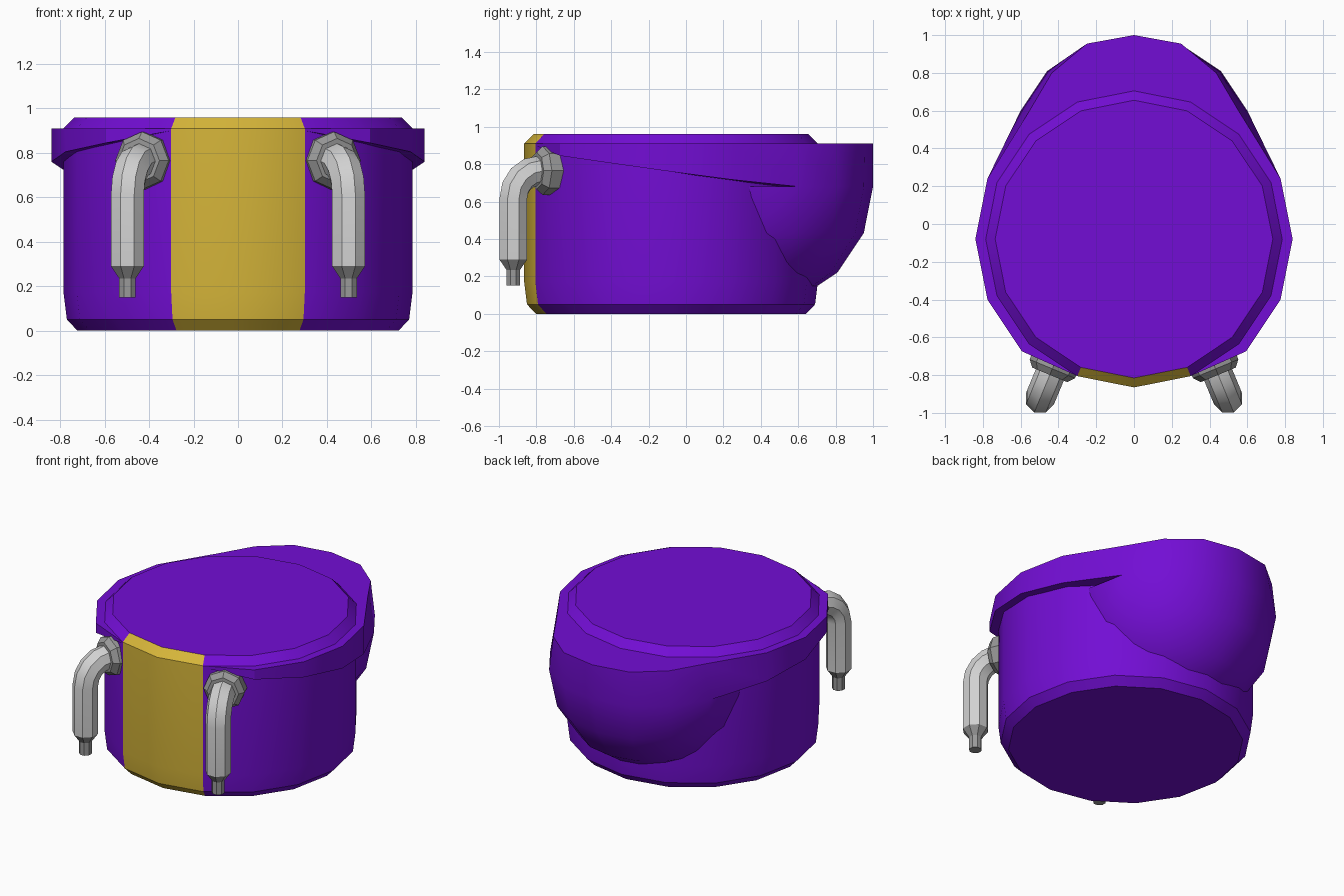
import bpy, bmesh, math
from mathutils import Vector

if "Cube" in bpy.data.objects:
    bpy.data.objects.remove(bpy.data.objects["Cube"])

def mat(name, rgb):
    m = bpy.data.materials.new(name)
    m.diffuse_color = (*rgb, 1)
    m.use_nodes = True
    m.node_tree.nodes["Principled BSDF"].inputs["Base Color"].default_value = m.diffuse_color
    return m

PURPLE = mat("purple", (0.17, 0.0042, 0.66))
YELLOW = mat("mustard_yellow", (0.68, 0.47, 0.042))
LIGHT = mat("light_grey", (0.64, 0.64, 0.64))
DARK = mat("mid_grey", (0.32, 0.32, 0.32))
STEP = math.radians(22.5)
CY = -0.08  # y of the body axis

def finish(name, bm, mats):
    bmesh.ops.remove_doubles(bm, verts=bm.verts, dist=0.0005)
    bmesh.ops.recalc_face_normals(bm, faces=bm.faces)
    me = bpy.data.meshes.new(name)
    bm.to_mesh(me)
    bm.free()
    for m in mats:
        me.materials.append(m)
    ob = bpy.data.objects.new(name, me)
    bpy.context.collection.objects.link(ob)
    bpy.ops.object.select_all(action='DESELECT')
    ob.select_set(True)
    bpy.context.view_layer.objects.active = ob
    bpy.ops.object.shade_smooth_by_angle(angle=math.radians(30))
    return ob

def bridge(bm, a, b, closed=True):
    n = len(a)
    return [bm.faces.new((a[i], a[(i + 1) % n], b[(i + 1) % n], b[i]))
            for i in range(n if closed else n - 1)]

# Drum body: 16 sides, chamfered rims, yellow panel on the two front sides
bm = bmesh.new()
rings = []
for r, z in [(0.722, 0), (0.77, 0.05), (0.785, 0.17), (0.785, 0.91), (0.735, 0.96)]:
    rings.append([bm.verts.new((r * math.sin(i * STEP), CY + r * math.cos(i * STEP), z))
                  for i in range(16)])
for a, b in zip(rings, rings[1:]):
    for f in bridge(bm, a, b):
        c = f.calc_center_median()
        if abs(c.x) < 0.2 and c.y < CY:
            f.material_index = 1
bm.faces.new(rings[0])
bm.faces.new(rings[-1])
finish("drum_body", bm, [PURPLE, YELLOW])

# Collar around the upper rim, running back into a rounded pouch
# right half, front to back: top x, top y, bottom x, bottom y, bottom z
R, PY, PZ = 0.65, 0.35, 0.68
half = [(0.30, -0.805, 0.30, -0.805, 0.90), (0.594, -0.674, 0.594, -0.674, 0.845),
        (0.776, -0.40, 0.776, -0.40, 0.805), (0.84, -0.08, 0.84, -0.08, 0.76),
        (0.776, 0.24, 0.776, 0.24, 0.718)]
for k, (tx, ty) in zip((3, 2, 1, 0), [(0.553, 0.60), (0.435, 0.80), (0.249, 0.955), (0, 1.0)]):
    half.append((tx, ty, R * math.sin(k * STEP), PY + R * math.cos(k * STEP), PZ))
outline = half + [(-a, b, -c, d, z) for a, b, c, d, z in half[-2::-1]]
bm = bmesh.new()
top = [bm.verts.new((p[0], p[1], 0.91)) for p in outline]
low = [bm.verts.new(p[2:]) for p in outline]
bridge(bm, top, low, closed=False)
bm.faces.new(top)
# underside of the collar on both flanks
for side in (low[:6], low[-6:]):
    inner = []
    for v in side:
        d = Vector((v.co.x, v.co.y - CY)).normalized() * 0.72
        inner.append(bm.verts.new((d.x, CY + d.y, v.co.z)))
    bridge(bm, side, inner, closed=False)
# lower quarter-sphere of the pouch
prev = None
for j in range(5):
    r, z = R * math.cos(j * STEP), PZ - R * math.sin(j * STEP)
    if j == 4:
        tip = bm.verts.new((0, PY, z))
        for a, b in zip(prev, prev[1:]):
            bm.faces.new((a, b, tip))
        break
    row = [bm.verts.new((r * math.sin(k * STEP), PY + r * math.cos(k * STEP), z))
           for k in range(-5, 6)]
    if prev:
        bridge(bm, prev, row, closed=False)
    prev = row
finish("collar_and_pouch", bm, [PURPLE])

# Eight-sided tube swept through (centre, tangent, radius) sections
def tube(name, sections, side, material):
    bm = bmesh.new()
    rings = []
    for c, t, r in sections:
        up = t.cross(side)
        rings.append([bm.verts.new(c + r * (math.cos(a) * side + math.sin(a) * up))
                      for a in (i * math.pi / 4 for i in range(8))])
    for a, b in zip(rings, rings[1:]):
        bridge(bm, a, b)
    bm.faces.new(rings[0])
    bm.faces.new(rings[-1])
    finish(name, bm, [material])

# Pair of bent pipes on the front: nut, elbow pipe, nozzle
down = Vector((0, 0, -1))
for s, label in ((1, "right"), (-1, "left")):
    d = Vector((s * math.sin(STEP), -math.cos(STEP), 0))
    side = d.cross(down)
    start = Vector((s * 0.44, -0.785, 0.765))
    tube("nut_" + label, [(start + d * t, d, r) for t, r in
                          [(-0.12, 0.13), (-0.02, 0.13), (0.015, 0.10)]], side, DARK)
    bend = 0.15
    path = [(start - d * 0.03, d, 0.08)]
    for i in range(5):
        a = i * STEP
        path.append((start + d * bend * math.sin(a) + down * bend * (1 - math.cos(a)),
                     d * math.cos(a) + down * math.sin(a), 0.08))
    end = start + d * bend
    at = lambda z: Vector((end.x, end.y, z))
    path.append((at(0.29), down, 0.08))
    tube("pipe_" + label, path, side, LIGHT)
    tube("nozzle_" + label, [(at(0.29), down, 0.08), (at(0.235), down, 0.04),
                             (at(0.15), down, 0.04)], side, DARK)
